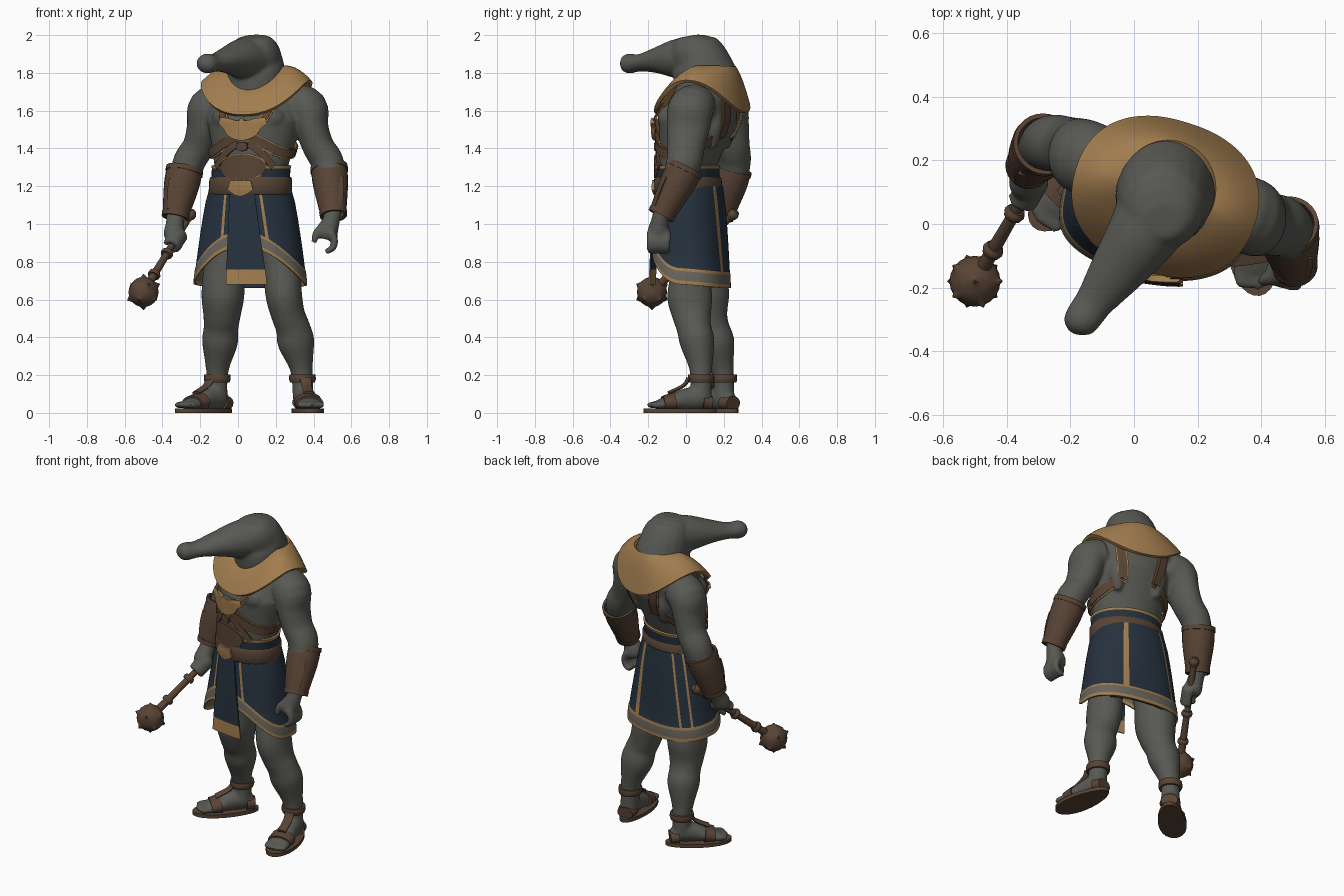
import bpy, bmesh
from math import sin, cos, pi, radians, degrees, copysign
from mathutils import Vector, Matrix

if "Cube" in bpy.data.objects:
    bpy.data.objects.remove(bpy.data.objects["Cube"])

def material(name, col):
    m = bpy.data.materials.new(name)
    m.use_nodes = True
    m.diffuse_color = (*col, 1)
    m.node_tree.nodes["Principled BSDF"].inputs["Base Color"].default_value = (*col, 1)
    return m

SKIN = material("grey skin", (.098, .1, .087))
LEATHER = material("brown leather", (.098, .057, .035))
GOLD = material("gold", (.36, .205, .078))
NAVY = material("navy cloth", (.019, .031, .048))
TRIM = material("grey trim", (.14, .128, .105))
Z, Y = Vector((0, 0, 1)), Vector((0, 1, 0))
parts = []

def finish(bm, name, mats, thick=0):
    bmesh.ops.recalc_face_normals(bm, faces=bm.faces[:])
    me = bpy.data.meshes.new(name)
    bm.to_mesh(me)
    bm.free()
    for m in mats:
        me.materials.append(m)
    ob = bpy.data.objects.new(name, me)
    bpy.context.collection.objects.link(ob)
    if thick:
        s = ob.modifiers.new("thickness", 'SOLIDIFY')
        s.thickness, s.offset = thick, 0
    parts.append(ob)

def grid(name, rows, mats, wrap=True, cap=False, thick=0, rule=None):
    """Skin a list of point rows with quads."""
    bm = bmesh.new()
    vs = [[bm.verts.new(p) for p in r] for r in rows]
    n = len(vs[0])
    for i, (r, s) in enumerate(zip(vs, vs[1:])):
        for j in range(n if wrap else n - 1):
            k = (j + 1) % n
            f = bm.faces.new((r[j], r[k], s[k], s[j]))
            f.material_index = rule(i, j) if rule else 0
    if cap:
        bm.faces.new(vs[0][::-1])
        bm.faces.new(vs[-1])
    finish(bm, name, mats, thick)

def spline(pts, k=4):
    """Resample control tuples along a Catmull-Rom curve."""
    p = [pts[0], *pts, pts[-1]]
    out = []
    for a, b, c, d in zip(p, p[1:], p[2:], p[3:]):
        for i in range(k):
            t = i / k
            out.append(tuple(.5 * (2*q + (r - o)*t + (2*o - 5*q + 4*r - s)*t*t + (3*q - o - 3*r + s)*t**3)
                             for o, q, r, s in zip(a, b, c, d)))
    return out + [tuple(pts[-1])]

def tube(name, pts, mat, n=20, cap=True, thick=0):
    """Loft through (x, y, z, radius) or (x, y, z, half width, half height)."""
    P = spline([(*p, p[3]) if len(p) == 4 else p for p in pts])
    C = [Vector(p[:3]) for p in P]
    ref = Y if abs((C[-1] - C[0]).normalized().z) > .7 else Z
    rows = []
    for i, p in enumerate(P):
        t = (C[min(i + 1, len(C) - 1)] - C[max(i - 1, 0)]).normalized()
        u = t.cross(ref).normalized()
        v = u.cross(t)
        rows.append([C[i] + u*p[3]*cos(2*pi*j/n) + v*p[4]*sin(2*pi*j/n) for j in range(n)])
    grid(name, rows, [mat], True, cap, thick)

def oval(cx, cy, z, rx, ry, a, square=1, yaw=-17.5):
    """Point on a turned oval; square below 1 makes its corners fuller."""
    x, y = (copysign(abs(c)**square, c) for c in (cos(a), sin(a)))
    return Vector((cx, cy, z)) + Matrix.Rotation(radians(yaw), 3, 'Z') @ Vector((rx*x, ry*y, 0))

# torso sections: z, centre x, centre y, half width, half depth
TORSO = [(.9, .07, .05, .19, .13), (1.18, .065, .01, .193, .145), (1.3, .07, .01, .198, .147),
         (1.42, .08, .035, .225, .17), (1.55, .09, .06, .26, .2), (1.65, .1, .095, .255, .175),
         (1.75, .1, .12, .21, .15), (1.8, .095, .13, .16, .13)]

def torso_point(deg, z, off=0):
    for a, b in zip(TORSO, TORSO[1:]):
        if z <= b[0]:
            break
    t = (z - a[0]) / (b[0] - a[0])
    _, cx, cy, rx, ry = [p + (q - p)*t for p, q in zip(a, b)]
    return oval(cx, cy, z, rx + off, ry + off, radians(deg))

def strap(name, pts, mat, off=.014, thick=.012):
    """Band lying on the torso through (angle, z, width) points."""
    P = spline(pts, 6)
    rows = []
    for i, (a, z, w) in enumerate(P):
        p, q = P[max(i - 1, 0)], P[min(i + 1, len(P) - 1)]
        d = Vector((radians(q[0] - p[0])*.22, q[1] - p[1])).normalized() * w/2
        rows.append([torso_point(a - degrees(d.y*s/.22), z + d.x*s, off) for s in (-1, -.5, 0, .5, 1)])
    grid(name, rows, [mat], False, thick=thick)

def edged(name, pts, off=.016):
    strap(name, pts, LEATHER, off)
    strap(name + "_edge", [(a, z, w + .014) for a, z, w in pts], GOLD, off - .004, .007)

# ---- flesh: overlapping lofts fused into one smooth body ----
N = 40
grid("body", [[oval(cx, cy, z, rx, ry, 2*pi*j/N) for j in range(N)] for z, cx, cy, rx, ry in TORSO],
     [SKIN], cap=True)
tube("neck", [(.1, .13, 1.66, .18), (.097, .1, 1.78, .158, .172), (.09, .072, 1.87, .147, .15),
              (.092, .036, 1.93, .128, .127), (.094, .02, 1.972, .1, .095), (.094, .015, 1.995, .06, .055)], SKIN)
tube("snout", [(.1, .11, 1.87, .1), (.07, .04, 1.875, .125, .115), (.015, -.05, 1.875, .11, .105),
               (-.06, -.155, 1.866, .086, .068), (-.125, -.245, 1.853, .062, .046),
               (-.16, -.295, 1.85, .058, .053), (-.18, -.325, 1.85, .048, .044),
               (-.19, -.345, 1.85, .015)], SKIN)
for deg in (-58, -122):
    c = torso_point(deg, 1.56, -.062)
    tube("chest_muscle", [(c.x + .95*x, c.y - .3*x, c.z, r) for x, r in
                          ((-.09, .03), (-.04, .066), (.04, .066), (.09, .03))], SKIN)
for deg in (55, 125):
    c = torso_point(deg, 1.53, -.045)
    tube("back_muscle", [(c.x, c.y, c.z + h, r) for h, r in ((-.13, .02), (-.02, .062), (.1, .05))], SKIN)

tube("left_arm", [(.29, .06, 1.645, .1, .11), (.365, .025, 1.61, .112, .122), (.39, .012, 1.51, .09, .115),
                  (.425, 0, 1.41, .084, .1), (.472, -.01, 1.33, .087, .095), (.493, -.05, 1.22, .078),
                  (.5, -.12, 1.07, .05), (.494, -.138, 1.02, .046), (.472, -.145, .96, .058),
                  (.462, -.145, .92, .045)], SKIN)
tube("right_arm", [(-.08, .19, 1.645, .1, .11), (-.155, .21, 1.61, .112, .12), (-.182, .225, 1.51, .09, .11),
                   (-.21, .245, 1.41, .084, .094), (-.258, .254, 1.33, .086, .09), (-.288, .24, 1.22, .078),
                   (-.325, .19, 1.06, .052), (-.335, .16, 1, .048), (-.34, .13, .95, .055),
                   (-.338, .118, .92, .045)], SKIN)
for i in range(4):
    y = -.19 + i*.03
    tube("left_finger", [(.49, y, .96, .021), (.512, y, .91, .02), (.498, y, .87, .019),
                         (.462, y + .004, .852, .015)], SKIN, 10)
tube("left_thumb", [(.455, -.16, .99, .026), (.415, -.175, .95, .022), (.402, -.18, .9, .016)], SKIN, 10)

POMMEL, MACE = Vector((-.25, .25, 1.05)), Vector((-.5, -.18, .64))
axis = (MACE - POMMEL).normalized()
e1 = axis.cross(Z).normalized()
e2 = e1.cross(axis)
for i in range(4):
    c = POMMEL.lerp(MACE, .33) + axis*(i - 1.5)*.028
    tube("right_finger", [(*(c + .036*(e1*cos(t) + e2*sin(t))), .018) for t in (.2, 1.4, 2.6, 3.8, 5)], SKIN, 10)

tube("left_leg", [(.2, .04, .92, .1), (.23, .022, .76, .1, .1), (.243, .02, .62, .097, .12),
                  (.265, .03, .52, .09, .105), (.291, .042, .45, .091, .092), (.308, .06, .37, .098, .092),
                  (.333, .077, .25, .064), (.341, .08, .17, .056), (.345, .08, .07, .056)], SKIN)
tube("right_leg", [(-.03, .08, .92, .11), (-.07, .095, .76, .112, .12), (-.08, .1, .62, .114, .13),
                   (-.085, .115, .52, .1, .108), (-.09, .138, .45, .092), (-.096, .163, .37, .095),
                   (-.108, .188, .25, .065), (-.11, .2, .17, .055), (-.11, .2, .07, .056)], SKIN)

FEET = {"left": (Vector((.366, -.032, 0)), Vector((.15, -1, 0)).normalized()),
        "right": (Vector((-.18, .13, 0)), Vector((-.7, -.7, 0)).normalized())}
for side, (c, d) in FEET.items():
    across = d.cross(Z)
    tube(side + "_foot", [(*(c + d*s + Z*z), w, h) for s, w, h, z in
         ((-.16, .038, .036, .056), (-.1, .055, .06, .075), (-.03, .057, .058, .072),
          (.05, .067, .04, .055), (.12, .063, .026, .043))], SKIN)
    for i in range(5):
        l = (i - 2)*.027
        e = .175 - .25*abs(l)
        tube("toe", [(*(c + across*l + d*s + Z*z), r) for s, z, r in
             ((.09, .042, .018), (e - .02, .042, .018), (e, .036, .01))], SKIN, 10)

# fuse the flesh
bpy.ops.object.select_all(action='DESELECT')
for ob in parts:
    ob.select_set(True)
body = parts[0]
bpy.context.view_layer.objects.active = body
bpy.ops.object.join()
parts[:] = [body]
fuse = body.modifiers.new("fuse", 'REMESH')
fuse.mode, fuse.voxel_size = 'VOXEL', .009
soft = body.modifiers.new("soften", 'SMOOTH')
soft.factor, soft.iterations = .5, 10

# ---- sandals ----
ANKLES = {"left": (.341, .08), "right": (-.11, .2)}
for side, (c, d) in FEET.items():
    across = d.cross(Z)
    ring = [(.196*cos(t), .082*sin(t)*(1 + .15*cos(t))) for t in (2*pi*j/32 for j in range(32))]
    grid(side + "_sole", [[c + d*s + across*l + Z*z for s, l in ring] for z in (0, .022)], [LEATHER], cap=True)
    tube(side + "_toe_strap", [(*(c + d*s + Z*z), w, h) for s, z, w, h in
         ((.03, .058, .075, .052), (.09, .05, .075, .04))], LEATHER)
    tube(side + "_tongue", [(*(c + d*s + Z*z), w, .01) for s, z, w in
         ((-.045, .185, .032), (-.02, .145, .028), (.06, .106, .028))], LEATHER)
    tube(side + "_heel_strap", [(*(c + d*s + Z*z), w, h) for s, z, w, h in
         ((-.17, .05, .05, .038), (-.12, .055, .062, .042))], LEATHER)
    x, y = ANKLES[side]
    tube(side + "_ankle_strap", [(x, y, .162, .066), (x, y, .18, .071), (x, y, .202, .069)], LEATHER)

# ---- bracers ----
for side, a, b in (("left", (.482, -.005, 1.295), (.505, -.13, 1.05)),
                   ("right", (-.283, .25, 1.285), (-.332, .182, 1.04))):
    a, b = Vector(a), Vector(b)
    at = lambda t, r: (*a.lerp(b, t), r)
    tube(side + "_bracer", [at(0, .089), at(.35, .087), at(1, .062)], LEATHER, 28, False, .012)
    tube(side + "_bracer_top_rim", [at(-.03, .092), at(.07, .093)], LEATHER, 28, False, .014)
    tube(side + "_bracer_wrist_rim", [at(.93, .067), at(1.03, .065)], LEATHER, 28, False, .014)
    out = Vector((.35 if side == "left" else -.35, -.94, 0))
    tube(side + "_bracer_plate", [(*(a.lerp(b, t) + out*r), w, .012) for t, r, w in
         ((.2, .08, .045), (.5, .074, .042), (.85, .06, .03))], LEATHER)

# ---- mace ----
def on_shaft(t, r):
    return (*POMMEL.lerp(MACE, t), r)
tube("mace_shaft", [on_shaft(0, .018), on_shaft(.5, .019), on_shaft(1, .024)], LEATHER, 12)
tube("mace_pommel", [on_shaft(-.04, .018), on_shaft(0, .03), on_shaft(.05, .018)], LEATHER, 12)
for t in (.5, .77):
    tube("mace_shaft_ring", [on_shaft(t - .025, .026), on_shaft(t, .034), on_shaft(t + .025, .03)], LEATHER, 12)
bm = bmesh.new()
bmesh.ops.create_icosphere(bm, subdivisions=3, radius=.08)
for v in bm.verts:
    if len(v.link_edges) == 5:
        v.co *= 1.22
bmesh.ops.translate(bm, verts=bm.verts, vec=MACE)
finish(bm, "mace_head", [LEATHER])

# ---- kilt with raised front hem ----
def kilt_point(a, z, off=0):
    f = min(1, max(0, (1.2 - z) / .5))
    return oval(.065, .025, z, .212 + .08*f**.7 + off, .16 + .037*f**.7 + off, a, 1 - .2*f, -17.5 + 9*f)

M = 96
angles = [2*pi*(j + .5)/M - pi/2 for j in range(M)]
hem = [.68 - .02*sin(a) + .175*max(0, -sin(a))**2 for a in angles]
rows = [[kilt_point(a, 1.2 + (h + .085 - 1.2)*t/5) for a, h in zip(angles, hem)] for t in range(6)]
rows += [[kilt_point(a, h + up, .003) for a, h in zip(angles, hem)] for up in (.07, .02, 0)]
seams = [round(M*deg/360) for deg in (24, 154, 158, 218, 235, 332)]
grid("kilt", rows, [NAVY, GOLD, TRIM], thick=.01,
     rule=lambda i, j: (1, 2, 1)[i - 5] if i > 4 else int(j in seams))

# front cloth panel with a gold end, and the dark lining behind
def cloth(name, start, stop, heights, off, rule=None):
    spread = [radians(start + (stop - start)*j/12) for j in range(13)]
    grid(name, [[kilt_point(a, z, off) for a in spread] for z in heights], [NAVY, GOLD], False, thick=.008, rule=rule)
cloth("front_panel", -104, -72, [1.19, 1.05, .92, .82, .76, .72, .68], .014, lambda i, j: int(i > 3))
cloth("back_lining", 45, 135, [1, .85, .75, .665], -.012)

# ---- waist sash, belt and buckle ----
def band(name, levels, mats, rule=None):
    grid(name, [[torso_point(360*j/48, z, off) for j in range(48)] for z, off in levels], mats,
         thick=.012, rule=rule)
band("waist_sash", [(1.2, .01), (1.295, .009), (1.31, .01)], [NAVY, GOLD], lambda i, j: i)
band("belt", [(1.16, .022), (1.17, .026), (1.235, .022), (1.245, .016)], [LEATHER])
edged("belly_plate", [(-122, 1.275, .04), (-112, 1.295, .1), (-90, 1.302, .135), (-68, 1.295, .1), (-58, 1.275, .04)],
      .022)
strap("buckle", [(-106, 1.205, .05), (-98, 1.197, .072), (-90, 1.19, .085), (-82, 1.197, .072), (-74, 1.205, .05)],
      GOLD, .036)

# ---- chest harness ----
for side, m in (("left", lambda a: a), ("right", lambda a: 180 - a if a > 0 else -180 - a)):
    def path(*pts):
        return [(m(a), z, w) for a, z, w in pts]
    edged(side + "_side_strap", path((-84, 1.47, .04), (-50, 1.4, .045), (-25, 1.375, .045), (-2, 1.375, .045)))
    edged(side + "_rear_strap", path((2, 1.375, .045), (35, 1.41, .045), (68, 1.48, .045)))
    edged(side + "_back_strap", path((66, 1.46, .045), (64, 1.56, .04), (58, 1.68, .04)), .026)
    edged(side + "_chest_strap", path((-80, 1.49, .03), (-68, 1.55, .03), (-60, 1.63, .03)), .026)
    strap(side + "_belly_strap", path((-84, 1.43, .035), (-66, 1.38, .035), (-42, 1.3, .035)), LEATHER)
strap("emblem", [(-116, 1.545, .03), (-107, 1.53, .06), (-98, 1.505, .1), (-90, 1.5, .115), (-82, 1.505, .1),
                 (-73, 1.53, .06), (-64, 1.545, .03)], GOLD, .032, .02)
strap("harness_knot", [(-97, 1.41, .03), (-90, 1.41, .05), (-83, 1.41, .03)], LEATHER, .026, .02)

# ---- broad collar, dipping at front and back ----
def collar_point(a, t):
    front, back = max(0, -sin(a))**1.5, max(0, sin(a))**2
    top, low = 1.83 - .12*front, 1.755 - .18*front - .165*back
    return oval(.105 - .007*t, .105 - .02*t, top + (low - top)*t + (.07 + .06*back)*t*(1 - t),
                .15 + .138*t, .15 + .084*t, a, 1 - .13*t)
grid("collar", [[collar_point(2*pi*j/64, t/6) for j in range(64)] for t in range(7)], [GOLD], thick=.02)

# apply modifiers and shade
bpy.ops.object.select_all(action='DESELECT')
for ob in parts:
    ob.select_set(True)
bpy.context.view_layer.objects.active = body
bpy.ops.object.convert(target='MESH')
bpy.ops.object.shade_smooth_by_angle(angle=radians(38))
